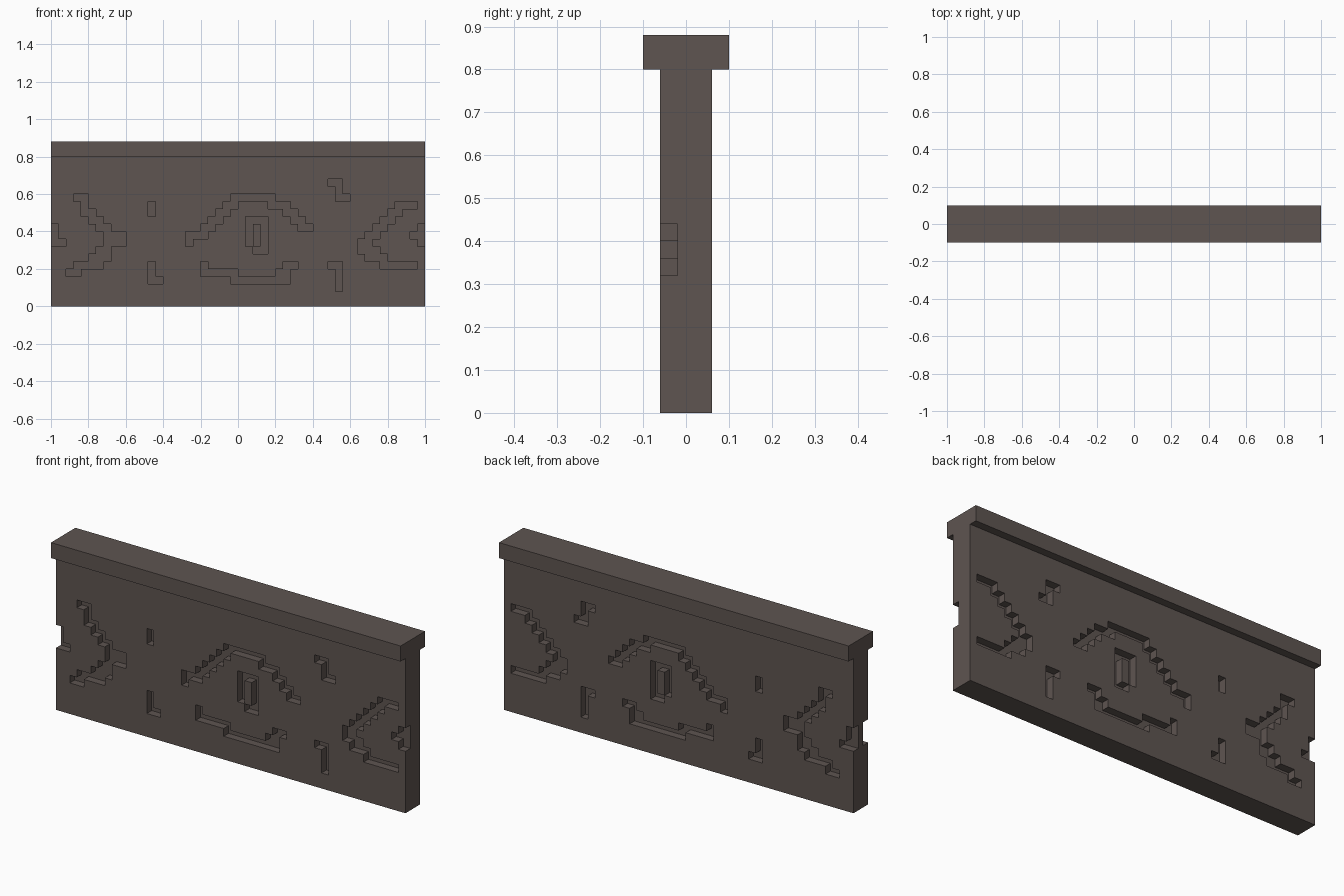
import bpy, bmesh
from mathutils import Vector

cube = bpy.data.objects.get("Cube")
if cube:
    bpy.data.objects.remove(cube, do_unlink=True)

CELL = 0.04            # carving grid and groove depth
COLS, ROWS = 50, 20    # wall is 2.0 wide, 0.8 tall

stone = bpy.data.materials.new("dark brown stone")
stone.use_nodes = True
colour = (0.112, 0.090, 0.082, 1)
stone.diffuse_color = colour
stone.node_tree.nodes["Principled BSDF"].inputs["Base Color"].default_value = colour
stone.node_tree.nodes["Principled BSDF"].inputs["Roughness"].default_value = 0.9


def add_object(name, bm):
    mesh = bpy.data.meshes.new(name)
    bm.to_mesh(mesh)
    bm.free()
    mesh.materials.append(stone)
    obj = bpy.data.objects.new(name, mesh)
    bpy.context.collection.objects.link(obj)
    return obj


def motif(top_row, *spans):
    """Carved cells: one (first, last) column span per row, going down."""
    return {(c, top_row - i) for i, (a, b) in enumerate(spans) for c in range(a, b + 1)}


# Carved motifs shared by both faces
left_chevron = motif(14, (3, 4), (4, 4), (4, 5), (5, 6), (6, 7), (7, 9), (7, 9),
                     (6, 7), (5, 7), (3, 6), (2, 3))
right_chevron = motif(13, (46, 48), (45, 46), (44, 45), (43, 44), (42, 43), (41, 42),
                      (41, 43), (42, 44), (44, 48))
left_marks = motif(13, (13, 13), (13, 13)) | motif(5, (13, 13), (13, 13), (13, 14))
right_marks = (motif(16, (37, 38), (38, 38), (38, 39))
               | motif(5, (37, 38), (38, 38), (38, 38), (38, 38)))
upper_lid = (motif(14, (24, 29), (23, 24), (22, 23), (21, 22), (20, 21), (18, 20), (18, 18))
             | motif(13, (29, 31), (31, 32), (32, 33), (33, 34)))
lower_lid = motif(5, (20, 20), (20, 24), (24, 31)) | motif(5, (31, 32), (30, 31))
pupil = motif(11, (26, 28), (26, 28), (26, 28), (26, 28), (27, 28)) - motif(10, (27, 27), (27, 27), (27, 27))
left_notch = motif(10, (0, 0), (0, 0), (0, 1))
right_notch = motif(10, (49, 49), (48, 49), (49, 49))

back_carving = (left_chevron | right_chevron | left_marks | right_marks
                | upper_lid | lower_lid | pupil | left_notch)
front_carving = back_carving | right_notch

# Wall: three block layers, the outer two carved, only outside faces kept
layers = [front_carving, set(), back_carving]
solid = {(c, y, r) for y, carved in enumerate(layers)
         for c in range(COLS) for r in range(ROWS) if (c, r) not in carved}
bm = bmesh.new()
verts = {}


def corner(p):
    key = tuple(int(v) for v in p)
    if key not in verts:
        verts[key] = bm.verts.new((key[0] * CELL - 1, (key[1] - 1.5) * CELL, key[2] * CELL))
    return verts[key]


for block in sorted(solid):
    for axis in range(3):
        u, v = Vector((0, 0, 0)), Vector((0, 0, 0))
        u[(axis + 1) % 3] = v[(axis + 2) % 3] = 1
        for side in (0, 1):
            neighbour = list(block)
            neighbour[axis] += 2 * side - 1
            if tuple(neighbour) in solid:
                continue
            o = Vector(block)
            o[axis] += side
            quad = [o, o + u, o + u + v, o + v]
            bm.faces.new([corner(p) for p in (quad if side else quad[::-1])])

# Merge the flat areas into large faces
bmesh.ops.dissolve_limit(bm, angle_limit=0.01, verts=bm.verts[:], edges=bm.edges[:])
bmesh.ops.triangulate(bm, faces=[f for f in bm.faces if len(f.verts) > 4])
add_object("carved_wall", bm)

# Coping slab along the top
bm = bmesh.new()
bmesh.ops.create_cube(bm, size=1)
bmesh.ops.scale(bm, vec=(2, 0.2, 0.08), verts=bm.verts)
bmesh.ops.translate(bm, vec=(0, 0, 0.84), verts=bm.verts)
add_object("top_coping", bm)
